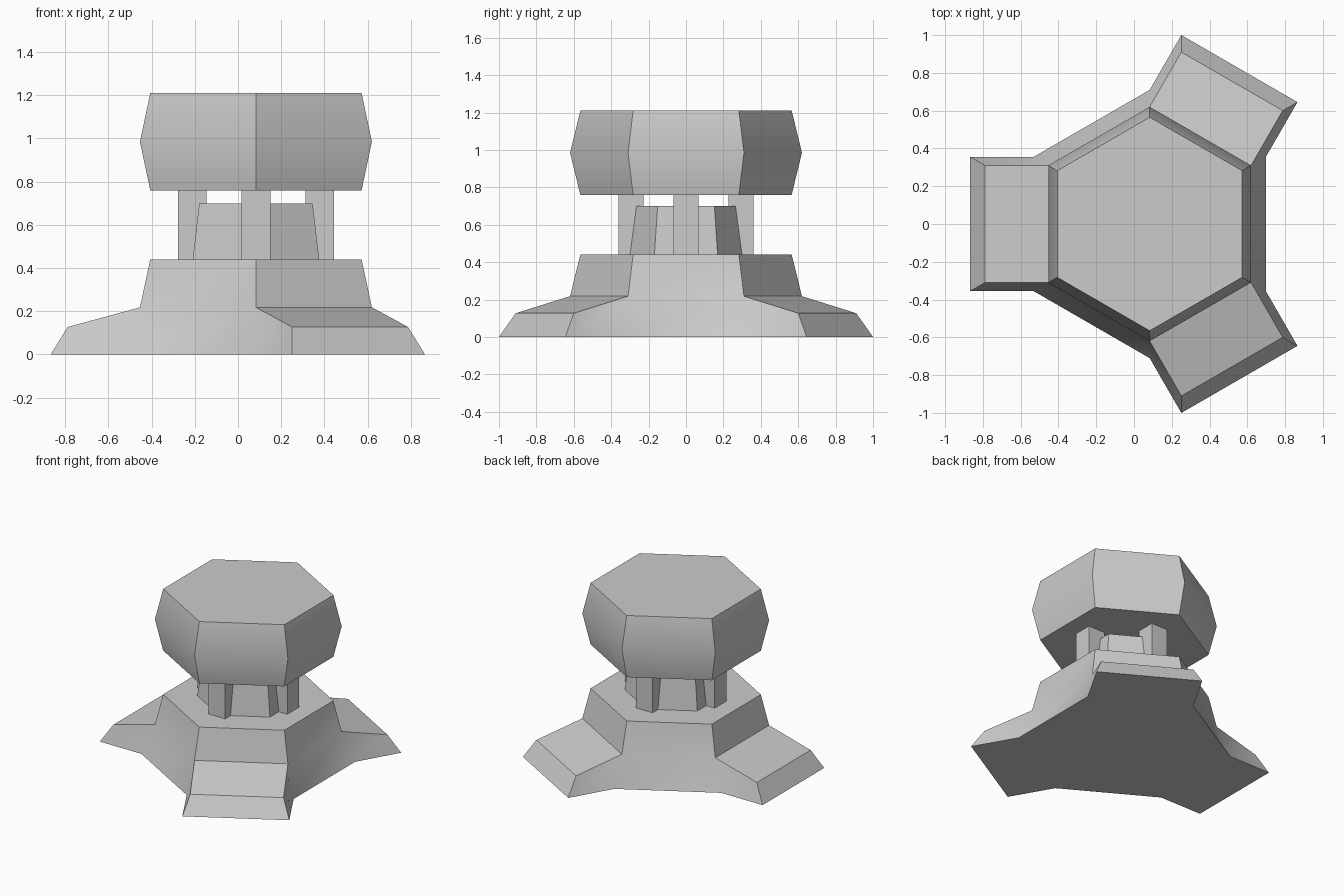
import bpy, bmesh
from math import cos, sin, pi, radians
from mathutils import Vector

if "Cube" in bpy.data.objects:
    bpy.data.objects.remove(bpy.data.objects["Cube"])

CX = 0.083  # centre of the hexagonal stack


def hex_ring(bm, r, z):
    return [bm.verts.new((CX + r * cos(pi / 6 + k * pi / 3), r * sin(pi / 6 + k * pi / 3), z))
            for k in range(6)]


def finish(bm, name, smooth=True):
    bmesh.ops.recalc_face_normals(bm, faces=bm.faces[:])
    me = bpy.data.meshes.new(name)
    bm.to_mesh(me)
    bm.free()
    ob = bpy.data.objects.new(name, me)
    bpy.context.collection.objects.link(ob)
    if smooth:
        bpy.ops.object.select_all(action='DESELECT')
        ob.select_set(True)
        bpy.context.view_layer.objects.active = ob
        bpy.ops.object.shade_smooth_by_angle(angle=radians(37))
    return ob


def hex_stack(name, profile, smooth=True):
    bm = bmesh.new()
    rings = [hex_ring(bm, r, z) for r, z in profile]
    for a, b in zip(rings, rings[1:]):
        for k in range(6):
            n = (k + 1) % 6
            bm.faces.new((a[k], a[n], b[n], b[k]))
    bm.faces.new(rings[0][::-1])
    bm.faces.new(rings[-1])
    return finish(bm, name, smooth)


# Three-legged base: hexagonal body with a sloping foot on every other side
bm = bmesh.new()
low, mid, top = hex_ring(bm, 0.71, 0), hex_ring(bm, 0.62, 0.218), hex_ring(bm, 0.565, 0.44)
bm.faces.new(top)
outline = []
for k in range(6):
    n = (k + 1) % 6
    bm.faces.new((mid[k], mid[n], top[n], top[k]))
    outline.append(low[k])
    if k % 2:
        bm.faces.new((low[k], low[n], mid[n], mid[k]))
        continue
    ang = pi / 3 * (k + 1)
    out, side = Vector((cos(ang), sin(ang), 0)), Vector((-sin(ang), cos(ang), 0))

    def corner(d, w, z):
        return bm.verts.new(Vector((CX, 0, z)) + out * d + side * w)

    b0, b1 = corner(0.95, -0.355, 0), corner(0.95, 0.355, 0)
    t0, t1 = corner(0.872, -0.31, 0.127), corner(0.872, 0.31, 0.127)
    bm.faces.new((mid[k], t0, t1, mid[n]))   # foot top
    bm.faces.new((t0, b0, b1, t1))           # foot end
    bm.faces.new((low[k], b0, t0, mid[k]))   # foot sides
    bm.faces.new((b1, low[n], mid[n], t1))
    outline += [b0, b1]
bm.faces.new(outline[::-1])
finish(bm, "tripod_base")

# Tapered core between the base and the head
hex_stack("core", [(0.338, 0.44), (0.303, 0.70)], smooth=False)

# Four square pillars carrying the head
for i in range(4):
    a = i * pi / 2
    bpy.ops.mesh.primitive_cube_add(size=1, location=(CX + 0.295 * cos(a), 0.295 * sin(a), 0.60))
    ob = bpy.context.object
    ob.name = f"pillar_{i + 1}"
    ob.scale = (0.133, 0.133, 0.32)

# Bulging hexagonal head
hex_stack("head", [(0.565, 0.76), (0.62, 0.985), (0.565, 1.21)])
